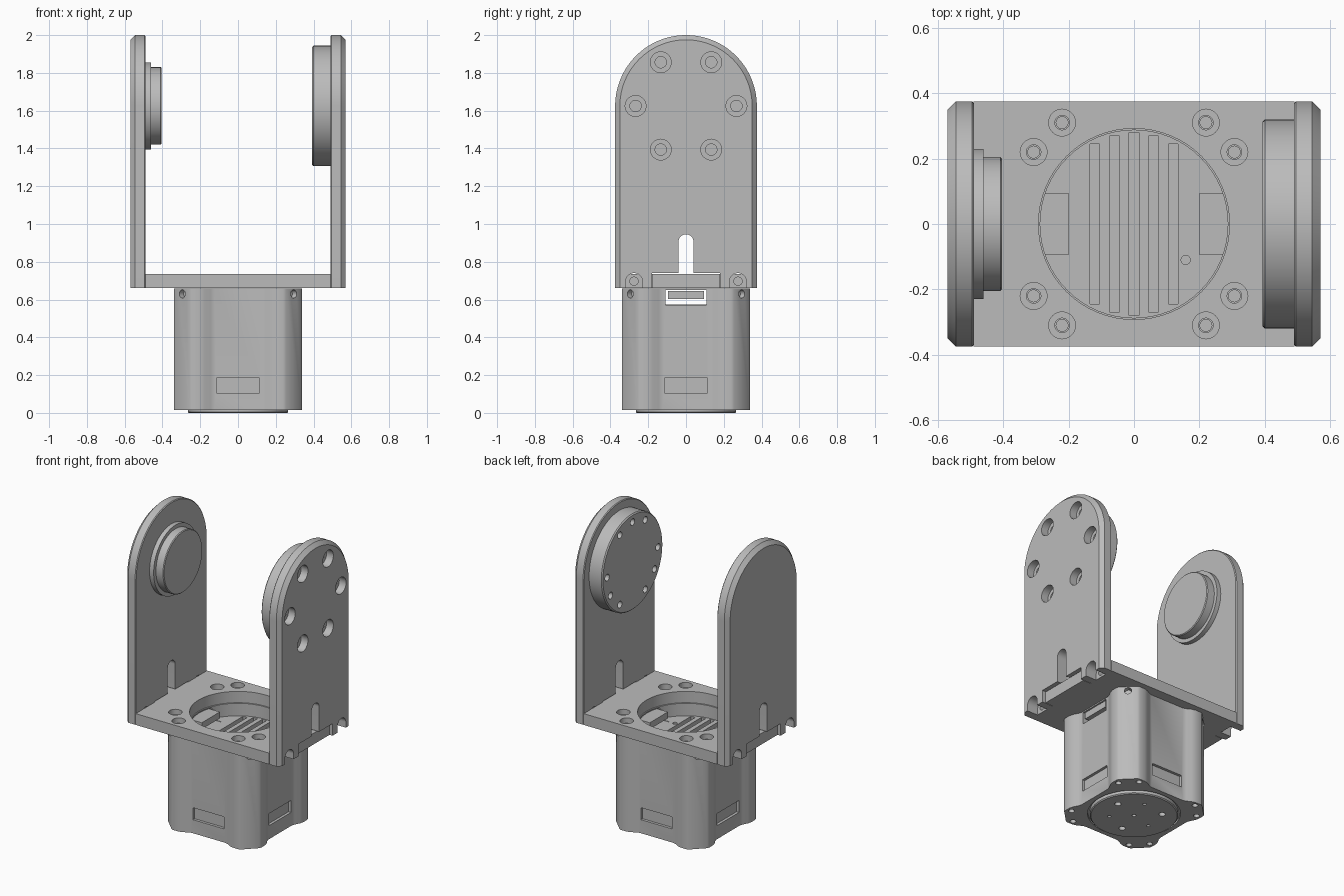
import bpy, bmesh, math
from mathutils import Matrix

old = bpy.data.objects.get("Cube")
if old:
    bpy.data.objects.remove(old, do_unlink=True)

grey = bpy.data.materials.new("plain grey")
grey.use_nodes = True
colour = (0.5, 0.5, 0.5, 1)
grey.diffuse_color = colour
grey.node_tree.nodes["Principled BSDF"].inputs["Base Color"].default_value = colour


# Outlines in a plane
def circle(r, u=0, v=0, n=48):
    return [(u + r * math.cos(2 * math.pi * i / n), v + r * math.sin(2 * math.pi * i / n)) for i in range(n)]


def rect(u0, u1, v0, v1):
    return [(u0, v0), (u1, v0), (u1, v1), (u0, v1)]


def arch(r, top, bottom, u=0, n=32):
    arc = [(u + r * math.cos(math.pi * i / n), top + r * math.sin(math.pi * i / n)) for i in range(n + 1)]
    return [(u - r, bottom), (u + r, bottom)] + arc


# Skin a stack of outlines along x or z
def loft(name, axis, sections):
    bm = bmesh.new()
    rings = []
    for pos, pts in sections:
        rings.append([bm.verts.new((pos, a, b) if axis == "x" else (a, b, pos)) for a, b in pts])
    for low, high in zip(rings, rings[1:]):
        for i in range(len(low)):
            j = (i + 1) % len(low)
            bm.faces.new((low[i], low[j], high[j], high[i]))
    bm.faces.new(rings[0])
    bm.faces.new(rings[-1])
    bmesh.ops.recalc_face_normals(bm, faces=bm.faces)
    mesh = bpy.data.meshes.new(name)
    bm.to_mesh(mesh)
    bm.free()
    mesh.materials.append(grey)
    ob = bpy.data.objects.new(name, mesh)
    bpy.context.collection.objects.link(ob)
    return ob


def prism(name, axis, a, b, pts):
    return loft(name, axis, [(a, pts), (b, pts)])


# Subtract a temporary solid and bake the result
def cut(ob, tool):
    mod = ob.modifiers.new("cut", "BOOLEAN")
    mod.operation = "DIFFERENCE"
    mod.solver = "EXACT"
    mod.object = tool
    dg = bpy.context.evaluated_depsgraph_get()
    dg.update()
    mesh = bpy.data.meshes.new_from_object(ob.evaluated_get(dg))
    ob.modifiers.clear()
    ob.data = mesh
    bpy.data.objects.remove(tool, do_unlink=True)


def cut_prism(ob, axis, a, b, pts):
    cut(ob, prism("cutter", axis, a, b, pts))


def polar(r, degrees, u=0, v=0):
    t = math.radians(degrees)
    return u + r * math.cos(t), v + r * math.sin(t)


AXLE = 1.625
BOLTS = [(sx * a, sy * b) for sx in (-1, 1) for sy in (-1, 1) for a, b in ((0.22, 0.31), (0.307, 0.22))]
parts = []

# Upright arms with chamfered outer rim, slot, bottom notch and screw scallops
arms = {}
for side, label in ((1, "left"), (-1, "right")):
    rim = [(0.49, 0.37), (0.495, 0.375), (0.545, 0.375), (0.57, 0.35)]
    arm = loft(label + "_arm", "x", [(side * x, arch(w, AXLE, 0.66, n=64)) for x, w in rim])
    near, far = side * 0.4, side * 0.7
    cut_prism(arm, "x", near, far, rect(-0.18, 0.18, 0.6, 0.74))
    cut_prism(arm, "x", near, far, arch(0.04, 0.905, 0.7))
    for y in (-0.275, 0.275):
        cut_prism(arm, "x", near, far, arch(0.045, 0.695, 0.6, y))
    arms[side] = arm
    parts.append(arm)

# Counterbored holes through the left arm
for k in range(6):
    y, z = polar(0.267, 60 * k, 0, AXLE)
    cut(arms[1], loft("cutter", "x", [(0.45, circle(0.03, y, z)), (0.52, circle(0.03, y, z)),
                                      (0.52, circle(0.055, y, z)), (0.65, circle(0.055, y, z))]))

# Large horn disc inside the left arm
horn = loft("horn_disc", "x", [(0.393, circle(0.312, 0, AXLE, 96)), (0.4, circle(0.319, 0, AXLE, 96)),
                               (0.491, circle(0.319, 0, AXLE, 96))])
for angle in (0, 60, 90, 120, 180, 210, 240, 300, 330):
    cut_prism(horn, "x", 0.35, 0.44, circle(0.022, *polar(0.267, angle, 0, AXLE), 24))
parts.append(horn)

# Stepped idler disc inside the right arm
steps = [(-0.491, 0.23), (-0.46, 0.23), (-0.46, 0.205), (-0.409, 0.205), (-0.404, 0.2)]
parts.append(loft("idler_disc", "x", [(x, circle(r, 0, AXLE, 96)) for x, r in steps]))

# Base plate with central opening, bolt holes and end screw holes
base = prism("base_plate", "z", 0.66, 0.735, rect(-0.491, 0.491, -0.375, 0.375))
cut_prism(base, "z", 0.6, 0.8, circle(0.292, n=64))
for x, y in BOLTS:
    cut(base, loft("cutter", "z", [(0.6, circle(0.022, x, y)), (0.7, circle(0.022, x, y)),
                                   (0.7, circle(0.041, x, y)), (0.8, circle(0.041, x, y))]))
for side in (-1, 1):
    for y in (-0.275, 0.275):
        cut_prism(base, "x", side * 0.44, side * 0.6, circle(0.022, y, 0.697, 24))
    parts.append(prism("base_tab", "x", side * 0.485, side * 0.548, rect(-0.177, 0.177, 0.66, 0.735)))
parts.append(base)

# Motor housing: four corner posts with shallow hollows between
half = [(0.31, 0.125), (0.317, 0.145), (0.333, 0.175), (0.34, 0.2), (0.34, 0.24), (0.336, 0.254)]
face = [(x, -y) for x, y in reversed(half)] + half
outline = []
for k in range(4):
    c, s = round(math.cos(k * math.pi / 2)), round(math.sin(k * math.pi / 2))
    outline += [(c * x - s * y, s * x + c * y) for x, y in face]
body = prism("motor_housing", "z", 0.015, 0.658, outline)

# Open top recess with ribbed floor
cut_prism(body, "z", 0.575, 0.8, circle(0.287, n=64))
for k in range(5):
    x = -0.12 + 0.06 * k
    y = math.sqrt(0.28 ** 2 - (abs(x) + 0.015) ** 2)
    cut_prism(body, "z", 0.55, 0.6, rect(x - 0.015, x + 0.015, -y, y))
cut_prism(body, "z", 0.5, 0.6, circle(0.014, 0.158, -0.11, 24))

# Cable openings through the side walls
for side in (-1, 1):
    cut_prism(body, "x", side * 0.2, side * 0.5, rect(-0.108, 0.108, 0.572, 0.65))
    parts.append(prism("connector", "x", side * 0.2, side * 0.305, rect(-0.095, 0.095, 0.602, 0.645)))

# Corner bolt holes, top and bottom
for x, y in BOLTS:
    cut_prism(body, "z", 0.6, 0.7, circle(0.018, x, y, 24))
    cut_prism(body, "z", 0, 0.06, circle(0.018, x, y, 24))

# Side windows and corner screw holes
for k in range(4):
    window = prism("cutter", "x", 0.292, 0.4, rect(-0.115, 0.115, 0.105, 0.185))
    window.data.transform(Matrix.Rotation(k * math.pi / 2, 4, "Z"))
    cut(body, window)
    screw = prism("cutter", "x", 0.385, 0.5, circle(0.022, 0, 0.63, 24))
    screw.data.transform(Matrix.Rotation((k + 0.5) * math.pi / 2, 4, "Z"))
    cut(body, screw)

# Ring groove around the output disc
cut_prism(body, "z", 0, 0.03, circle(0.28, n=64))
parts.append(body)

# Output disc under the motor
disc = loft("output_disc", "z", [(0, circle(0.26, n=64)), (0.006, circle(0.266, n=64)), (0.04, circle(0.266, n=64))])
for k in range(3):
    cut_prism(disc, "z", -0.1, 0.025, circle(0.02, *polar(0.17, 120 * k + 15), 24))
    cut_prism(disc, "z", -0.1, 0.025, circle(0.011, *polar(0.15, 120 * k + 75), 24))
cut_prism(disc, "z", -0.1, 0.025, circle(0.012, n=24))
parts.append(disc)

# Smooth the round walls, keep edges crisp
bpy.ops.object.select_all(action="DESELECT")
for ob in parts:
    ob.select_set(True)
bpy.context.view_layer.objects.active = parts[0]
bpy.ops.object.shade_smooth_by_angle(angle=math.radians(30))
